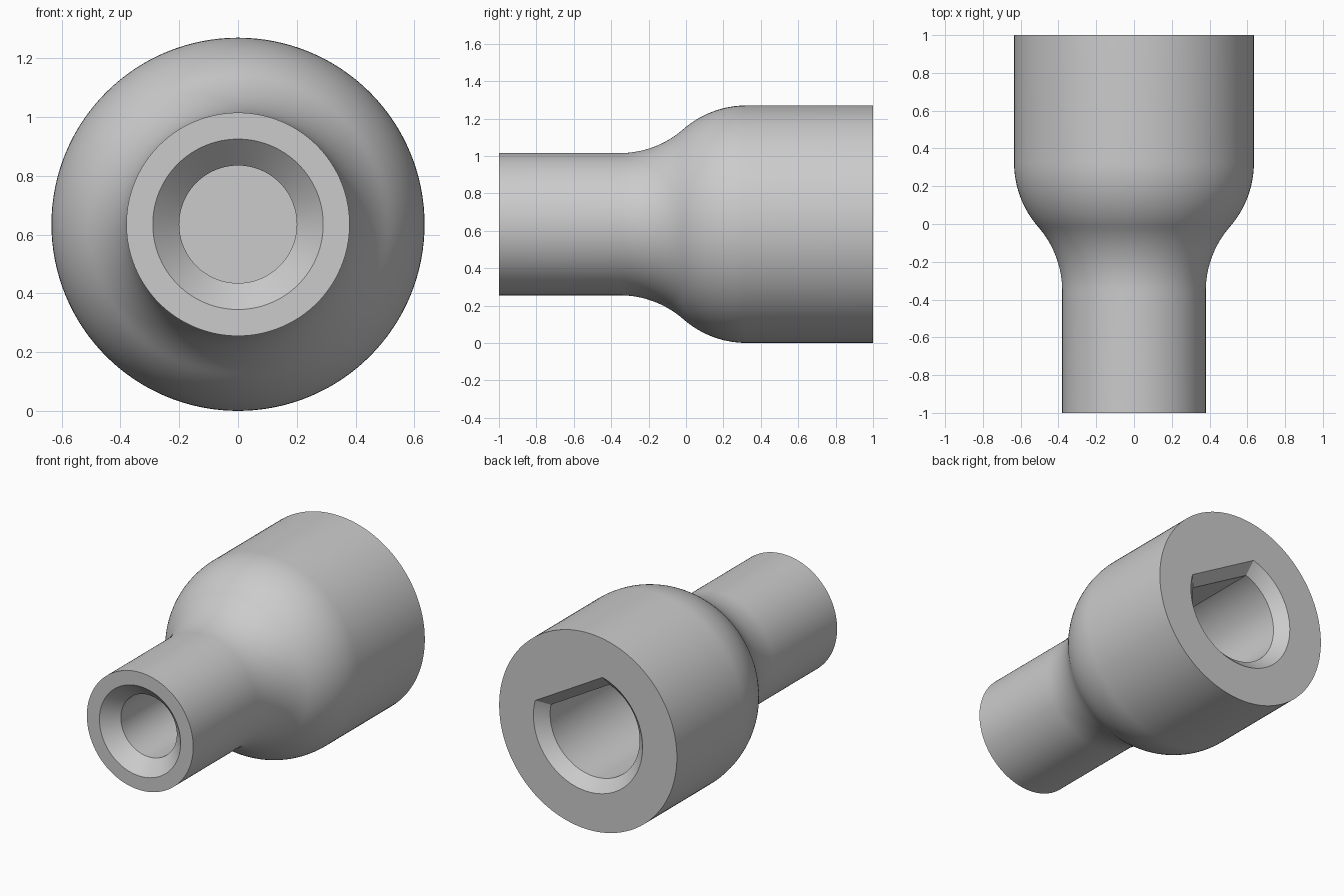
import bpy, bmesh, math
from mathutils import Matrix, Vector

old = bpy.data.objects.get("Cube")
if old:
    bpy.data.objects.remove(old, do_unlink=True)

R_BODY, R_NECK, SEGMENTS = 0.635, 0.38, 128
CENTER = Vector((0, 0, R_BODY))

grey = bpy.data.materials.new("plain grey")
grey.use_nodes = True
grey.diffuse_color = (0.6, 0.6, 0.6, 1)
grey.node_tree.nodes["Principled BSDF"].inputs["Base Color"].default_value = (0.6, 0.6, 0.6, 1)


def make_object(name, bm):
    bmesh.ops.recalc_face_normals(bm, faces=bm.faces)
    mesh = bpy.data.meshes.new(name)
    bm.to_mesh(mesh)
    bm.free()
    mesh.materials.append(grey)
    obj = bpy.data.objects.new(name, mesh)
    bpy.context.collection.objects.link(obj)
    return obj


def loft(name, rings):
    """Join closed rings of equal point count and cap both ends."""
    bm = bmesh.new()
    loops = [[bm.verts.new(p) for p in ring] for ring in rings]
    n = len(loops[0])
    for a, b in zip(loops, loops[1:]):
        for i in range(n):
            j = (i + 1) % n
            bm.faces.new((a[i], a[j], b[j], b[i]))
    bm.faces.new(loops[0])
    bm.faces.new(loops[-1])
    return make_object(name, bm)


def circle(y, r):
    angles = [math.tau * i / SEGMENTS for i in range(SEGMENTS)]
    return [CENTER + Vector((r * math.cos(a), y, r * math.sin(a))) for a in angles]


def d_shape(y, r, flat):
    """Circle cut by one flat that faces the upper left."""
    half = math.acos(flat / r)
    middle = math.radians(60)
    steps = 96
    angles = [middle + half + (math.tau - 2 * half) * i / steps for i in range(steps + 1)]
    return [CENTER + Vector((r * math.cos(a), y, r * math.sin(a))) for a in angles]


# Outer profile: neck, two tangent arcs, body
reach, rise = 0.34, (R_BODY - R_NECK) / 2
arc = (reach ** 2 + rise ** 2) / (2 * rise)
sweep = math.asin(reach / arc)
shift = -0.015
profile = [(-1, R_NECK)]
for i in range(17):
    a = sweep * i / 16
    profile.append((shift - reach + arc * math.sin(a), R_NECK + arc * (1 - math.cos(a))))
for i in range(15, -1, -1):
    a = sweep * i / 16
    profile.append((shift + reach - arc * math.sin(a), R_BODY - arc * (1 - math.cos(a))))
profile.append((1, R_BODY))
body = loft("coupling_body", [circle(y, r) for y, r in profile])

# Front blind bore with countersink
front_cutter = loft("front_bore_cutter", [
    circle(-1.01, 0.30), circle(-0.91, 0.20), circle(-0.2, 0.20)])

# Rear keyed socket with chamfered mouth
rear_cutter = loft("rear_socket_cutter", [
    d_shape(1.01, 0.40, 0.283), d_shape(0.93, 0.32, 0.21), d_shape(0.1, 0.32, 0.21)])

bpy.context.view_layer.objects.active = body
body.select_set(True)
for cutter in (front_cutter, rear_cutter):
    mod = body.modifiers.new(cutter.name, "BOOLEAN")
    mod.operation = "DIFFERENCE"
    mod.solver = "EXACT"
    mod.object = cutter
    bpy.ops.object.modifier_apply(modifier=mod.name)
    bpy.data.objects.remove(cutter, do_unlink=True)

bpy.ops.object.select_all(action="DESELECT")
body.select_set(True)
bpy.ops.object.shade_smooth_by_angle(angle=math.radians(30))
